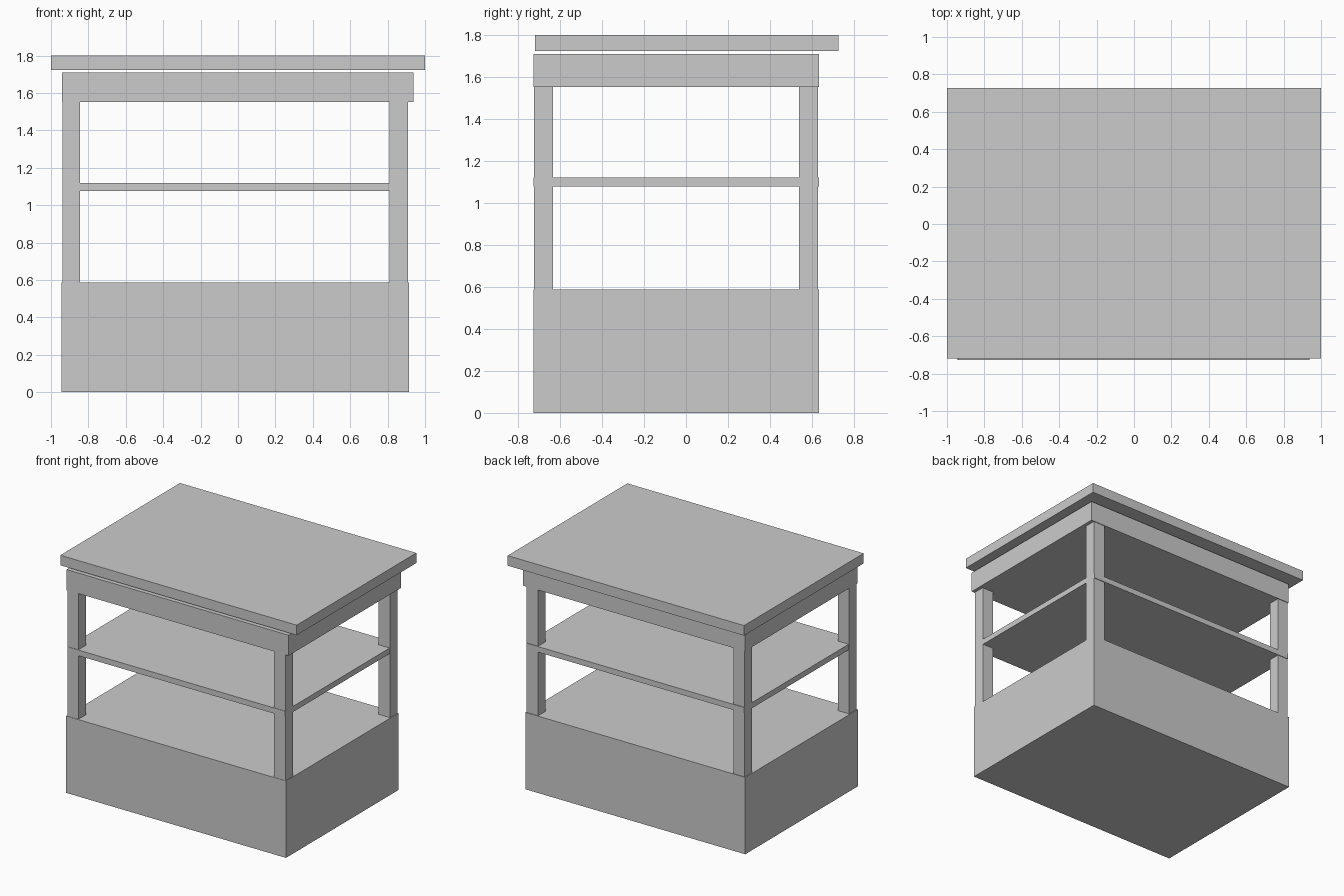
import bpy

if "Cube" in bpy.data.objects:
    bpy.data.objects.remove(bpy.data.objects["Cube"])


def box(name, x, y, z):
    """Axis-aligned box from (min, max) ranges."""
    bpy.ops.mesh.primitive_cube_add(size=1)
    ob = bpy.context.object
    ob.name = name
    ob.location = [(a + b) / 2 for a, b in (x, y, z)]
    ob.scale = [b - a for a, b in (x, y, z)]
    bpy.ops.object.transform_apply(location=True, rotation=False, scale=True)
    return ob


# Closed lower counter
box("counter_base", (-0.945, 0.915), (-0.727, 0.634), (0, 0.588))

# Four corner posts
for side, x in (("left", (-0.937, -0.844)), ("right", (0.811, 0.91))):
    for end, y in (("front", (-0.724, -0.633)), ("back", (0.538, 0.629))):
        box(f"{end}_{side}_post", x, y, (0.588, 1.552))

# Middle shelf, slightly proud of the posts at front and back
box("shelf", (-0.934, 0.907), (-0.727, 0.634), (1.077, 1.12))

# Fascia block under the roof
box("fascia", (-0.942, 0.937), (-0.727, 0.634), (1.552, 1.709))

# Overhanging roof slab, floating just above the fascia
box("roof", (-1, 1), (-0.719, 0.727), (1.723, 1.8))
